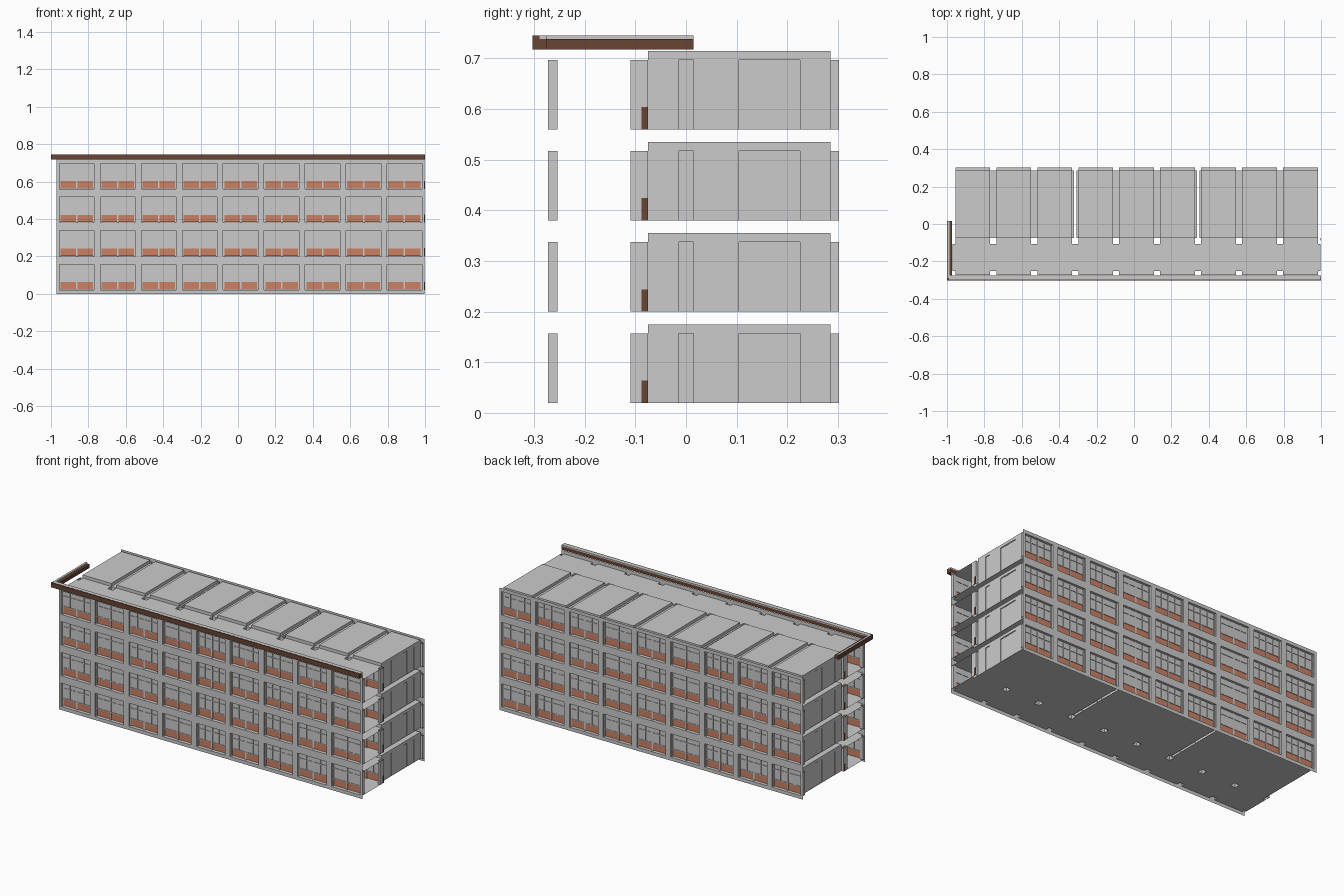
import bpy

if "Cube" in bpy.data.objects:
    bpy.data.objects.remove(bpy.data.objects["Cube"])

def mat(name, col):
    m = bpy.data.materials.new(name)
    m.diffuse_color = (*col, 1)
    m.use_nodes = True
    m.node_tree.nodes["Principled BSDF"].inputs["Base Color"].default_value = m.diffuse_color
    return m

GREY = mat("light_grey", (0.6, 0.6, 0.6))
ORANGE = mat("terracotta", (0.6, 0.22, 0.13))
BROWN = mat("dark_brown", (0.14, 0.06, 0.033))


class Part:
    """Collects sheets and boxes for one named part."""
    def __init__(self, name, material):
        self.name, self.material, self.v, self.f = name, material, [], []

    def quad(self, *pts):
        n = len(self.v)
        self.v += pts
        self.f.append((n, n + 1, n + 2, n + 3))

    def flat(self, z, x0, x1, y0, y1):
        self.quad((x0, y0, z), (x1, y0, z), (x1, y1, z), (x0, y1, z))

    def facing_y(self, y, x0, x1, z0, z1):
        self.quad((x0, y, z0), (x1, y, z0), (x1, y, z1), (x0, y, z1))

    def facing_x(self, x, y0, y1, z0, z1):
        self.quad((x, y0, z0), (x, y1, z0), (x, y1, z1), (x, y0, z1))

    def tube(self, x0, x1, y0, y1, z0, z1):
        self.quad((x0, y0, z0), (x1, y0, z0), (x1, y0, z1), (x0, y0, z1))
        self.quad((x1, y0, z0), (x1, y1, z0), (x1, y1, z1), (x1, y0, z1))
        self.quad((x1, y1, z0), (x0, y1, z0), (x0, y1, z1), (x1, y1, z1))
        self.quad((x0, y1, z0), (x0, y0, z0), (x0, y0, z1), (x0, y1, z1))

    def box(self, x0, x1, y0, y1, z0, z1):
        self.tube(x0, x1, y0, y1, z0, z1)
        self.flat(z1, x0, x1, y0, y1)
        self.quad((x0, y1, z0), (x1, y1, z0), (x1, y0, z0), (x0, y0, z0))

    def finish(self):
        me = bpy.data.meshes.new(self.name)
        me.from_pydata(self.v, [], self.f)
        me.materials.append(self.material)
        bpy.context.collection.objects.link(bpy.data.objects.new(self.name, me))


# Main layout
XL, XR = -0.97, 0.998
YF, YB = -0.274, 0.303            # outer facade sheets
ROOM0, ROOM1 = -0.075, 0.285      # room depth
LEVELS = [0.02 + 0.18 * k for k in range(4)]
H, HC, SILL = 0.137, 0.155, 0.044  # low ceiling, room ceiling, sill height
BAYS = [(-0.955 + 0.219 * i, -0.769 + 0.219 * i) for i in range(9)]
PIERS = [(XL, BAYS[0][0])] + [(BAYS[i][1], BAYS[i + 1][0]) for i in range(8)] + [(BAYS[8][1], XR)]

front = Part("front_facade", GREY)
back = Part("back_facade", GREY)
piers = Part("piers", GREY)
floors = Part("floors", GREY)
ceilings = Part("ceilings", GREY)
walls = Part("room_walls", GREY)
panes = Part("window_panes", GREY)
bars = Part("window_bars", GREY)
spandrels = Part("spandrel_panels", ORANGE)
jambs = Part("brown_jambs", BROWN)

# Facade sheets: horizontal bands, then piers between the openings
band_edges = [0.0] + [e for z in LEVELS for e in (z, z + H)] + [0.717]
for part, y in ((front, YF), (back, YB)):
    for a, b in zip(band_edges[::2], band_edges[1::2]):
        part.facing_y(y, XL, XR, a, b)
    for z in LEVELS:
        for a, b in PIERS:
            part.facing_y(y, a, b, z, z + H)


def window(x0, x1, y, z):
    """Two orange lower panels, panes above, and slim glazing bars."""
    mid, t = (x0 + x1) / 2, 0.002
    panes.facing_y(y, x0, x1, z + SILL, z + H)
    for a, b in ((x0 + 0.006, mid - 0.004), (mid + 0.004, x1 - 0.006)):
        spandrels.facing_y(y, a, b, z + 0.003, z + SILL)
        c = (a + b) / 2
        bars.box(c - t, c + t, y - 0.003, y + 0.003, z + SILL, z + H)
    for a, b in ((x0, x0 + 0.006), (mid - 0.004, mid + 0.004), (x1 - 0.006, x1)):
        bars.box(a, b, y - 0.003, y + 0.003, z, z + H)
    for h in (SILL, 0.104):
        bars.box(x0, x1, y - 0.003, y + 0.003, z + h - t, z + h + t)


# Stepped plan of the room side walls: depth y, small offset
STEPS = [(ROOM0, 0), (-0.015, 0), (-0.015, .003), (0.015, .003), (0.015, 0), (0.105, 0),
         (0.105, .004), (0.135, .004), (0.135, .006), (0.165, .006), (0.165, .004),
         (0.225, .004), (0.225, 0), (ROOM1, 0)]


def side_wall(x, sign, z):
    for (ya, da), (yb, db) in zip(STEPS, STEPS[1:]):
        xa, xb = x - sign * da, x - sign * db
        walls.quad((xa, ya, z), (xb, yb, z), (xb, yb, z + H), (xa, ya, z + H))


# Three rooms per floor, each three bays wide
ROOMS = []
for r in range(3):
    lo = BAYS[0][0] if r == 0 else sum(PIERS[3 * r]) / 2 + 0.007
    hi = BAYS[8][1] if r == 2 else sum(PIERS[3 * r + 3]) / 2 - 0.007
    ROOMS.append((lo, hi))

for z in LEVELS:
    # Corridor and room floors, corridor ceiling
    for part, h in ((floors, z), (ceilings, z + H)):
        part.flat(h, XL, XR, -0.252, -0.108)
        for a, b in BAYS:
            part.flat(h, a, b, YF, -0.252)
            part.flat(h, a, b, -0.108, ROOM0)
            part.flat(h, a, b, ROOM1, YB)
    for r, (lo, hi) in enumerate(ROOMS):
        floors.flat(z, lo, hi, ROOM0, ROOM1)
        side_wall(lo, -1, z)
        side_wall(hi, 1, z)
        # Undersides of the beams between the raised ceiling bays
        bays = BAYS[3 * r:3 * r + 3]
        edges = [lo] + [e for b in bays for e in b] + [hi]
        for a, b in zip(edges[::2], edges[1::2]):
            if b - a > 0.001:
                ceilings.flat(z + H, a, b, ROOM0, ROOM1)
    # Raised ceiling of each bay and its windows
    for a, b in BAYS:
        ceilings.flat(z + HC, a, b, ROOM0, ROOM1)
        ceilings.tube(a, b, ROOM0, ROOM1, z + H, z + HC)
        for y in (-0.259, -0.082, 0.289):
            window(a, b, y, z)
    # Piers in the three window walls, with brown feet on the corridor wall
    for a, b in PIERS:
        piers.tube(a, b, YF + 0.001, -0.254, z, z + H)
        piers.tube(a, b, -0.11, ROOM0, z, z + H)
        piers.tube(a, b, ROOM1, YB - 0.001, z, z + H)
        jambs.box(a - 0.001, a, -0.088, ROOM0, z, z + SILL)
        jambs.box(b, b + 0.001, -0.088, ROOM0, z, z + SILL)

# Eaves beam along the front and returning on the left side
eaves = Part("eaves_beam", BROWN)
eaves.box(-1, 1, -0.303, -0.275, 0.718, 0.738)
eaves.box(-1, 1, -0.303, -0.289, 0.738, 0.745)
eaves.box(-1, -0.972, -0.275, 0.015, 0.718, 0.738)
eaves.box(-1, -0.988, -0.289, 0.015, 0.738, 0.744)
trim = Part("eaves_flashing", GREY)
trim.box(-0.988, 1, -0.297, -0.275, 0.738, 0.7455)
trim.box(-0.998, -0.986, -0.288, 0.015, 0.738, 0.7455)

for p in (front, back, piers, floors, ceilings, walls, panes, bars, spandrels, jambs, eaves, trim):
    p.finish()
